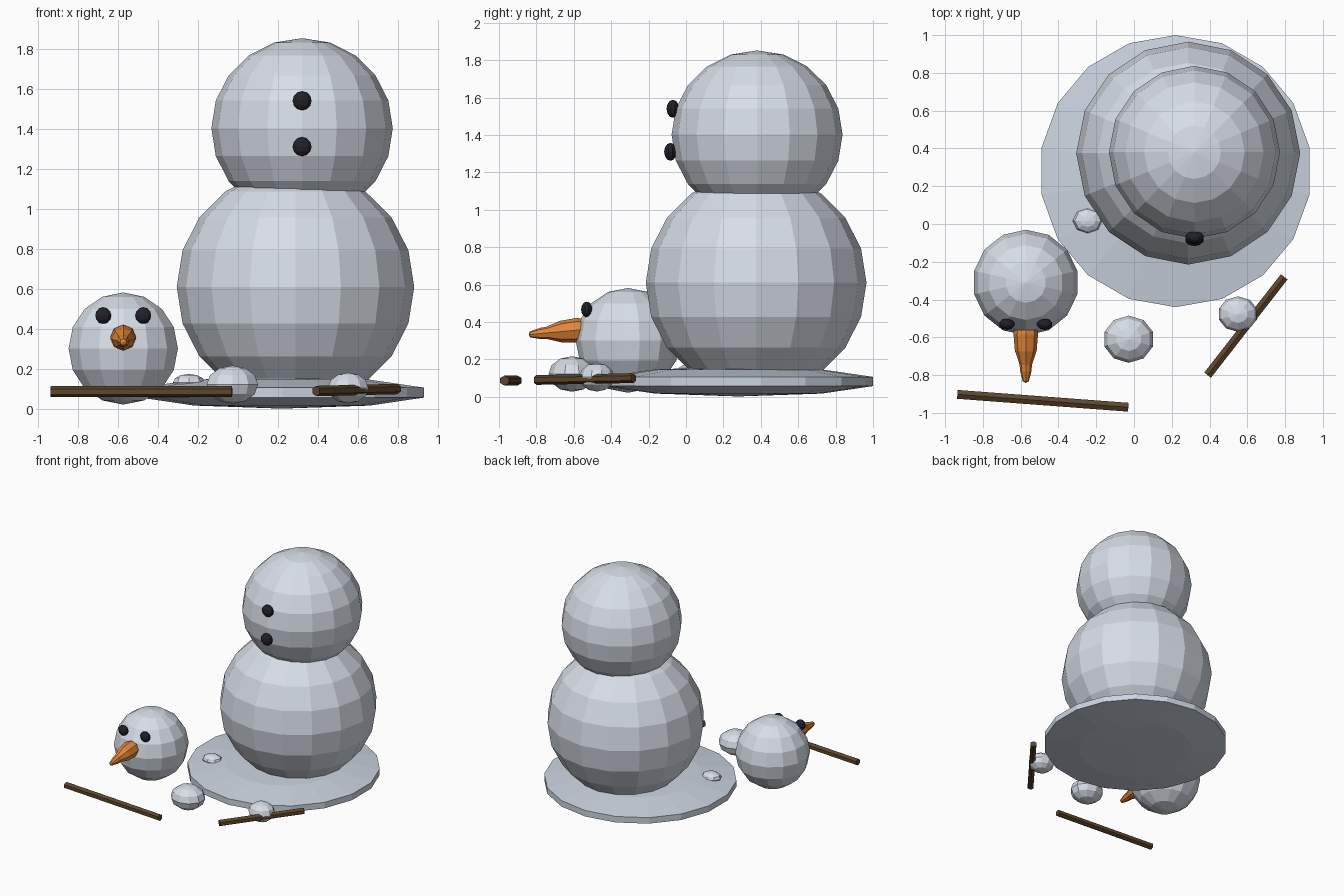
import bpy, bmesh, math
from mathutils import Vector, Matrix

if "Cube" in bpy.data.objects:
    bpy.data.objects.remove(bpy.data.objects["Cube"])


def material(name, rgb):
    m = bpy.data.materials.new(name)
    m.diffuse_color = (*rgb, 1)
    m.use_nodes = True
    m.node_tree.nodes["Principled BSDF"].inputs["Base Color"].default_value = m.diffuse_color
    return m


SNOW = material("snow white", (0.75, 0.80, 0.88))
DRIFT = material("drift snow", (0.60, 0.66, 0.75))
COAL = material("coal black", (0.015, 0.015, 0.022))
CARROT = material("carrot orange", (0.76, 0.24, 0.04))
WOOD = material("stick brown", (0.11, 0.06, 0.025))


def finish(name, bm, mat):
    bmesh.ops.recalc_face_normals(bm, faces=bm.faces)
    me = bpy.data.meshes.new(name)
    bm.to_mesh(me)
    bm.free()
    me.materials.append(mat)
    ob = bpy.data.objects.new(name, me)
    bpy.context.collection.objects.link(ob)
    return ob


def lathe(name, profile, sides, mat, matrix):
    """Spin (radius, height) points round z; radius 0 makes a single tip."""
    bm = bmesh.new()
    loops = []
    for r, z in profile:
        n = sides if r > 0 else 1
        loops.append([bm.verts.new(matrix @ Vector((
            r * math.sin(2 * math.pi * i / sides),
            r * math.cos(2 * math.pi * i / sides), z))) for i in range(n)])
    for a, b in zip(loops, loops[1:]):
        for i in range(sides):
            j = (i + 1) % sides
            quad = [a[i % len(a)], a[j % len(a)], b[j % len(b)], b[i % len(b)]]
            bm.faces.new(list(dict.fromkeys(quad)))
    return finish(name, bm, mat)


def ball(name, centre, size, sides, rings, mat):
    """Low-poly ball with half sizes (x, y, z) and poles on z."""
    prof = [(0, -1)]
    for k in range(1, rings):
        a = math.pi * k / rings
        prof.append((math.sin(a), -math.cos(a)))
    prof.append((0, 1))
    m = Matrix.Translation(centre) @ Matrix.Diagonal((*size, 1))
    return lathe(name, prof, sides, mat, m)


def along(a, b):
    """Matrix placing the z axis at a, pointing to b."""
    d = Vector(b) - Vector(a)
    return Matrix.Translation(a) @ d.to_track_quat('Z', 'Y').to_matrix().to_4x4()


def stick(name, a, b, r):
    length = (Vector(b) - Vector(a)).length
    lathe(name, [(0, 0), (r, 0), (r, length), (0, length)], 6, WOOD, along(a, b))


# Flat snow drift under the body
rim = 1 / math.cos(math.radians(18))
ball("snow_base", (0.22, 0.28, 0.082), (0.72 * rim, 0.72 * rim, 0.08), 18, 5, DRIFT)

# Two stacked body balls with coal buttons
ball("lower_body", (0.287, 0.375, 0.61), (0.593, 0.59, 0.59), 16, 10, SNOW)
ball("upper_body", (0.32, 0.38, 1.402), (0.453, 0.457, 0.45), 16, 10, SNOW)
for i, (y, z) in enumerate([(-0.07, 1.54), (-0.083, 1.31)]):
    ball(f"button_{i + 1}", (0.32, y, z), (0.05, 0.034, 0.048), 10, 6, COAL)

# Fallen head with eyes
ball("head", (-0.573, -0.31, 0.302), (0.28, 0.28, 0.28), 14, 8, SNOW)
for side, s in (("left", -1), ("right", 1)):
    ball(f"eye_{side}", (-0.573 + s * 0.1, -0.531, 0.467), (0.042, 0.03, 0.042), 10, 6, COAL)

# Carrot nose, blunt and slightly drooping
lathe("nose", [(0, 0), (0.055, 0), (0.065, 0.06), (0.058, 0.15), (0.033, 0.225),
               (0.03, 0.26), (0.016, 0.315), (0, 0.322)], 8, CARROT,
      along((-0.573, -0.52, 0.362), (-0.573, -0.84, 0.333)))

# Loose stick arms
stick("stick_long", (-0.935, -0.902, 0.087), (-0.03, -0.97, 0.087), 0.027)
stick("stick_short", (0.39, -0.80, 0.09), (0.795, -0.28, 0.10), 0.026)

# Loose snow lumps
for name, c, s, n in [("lump_large", (-0.028, -0.61, 0.122), (0.135, 0.125, 0.095), 10),
                      ("lump_medium", (0.55, -0.477, 0.105), (0.106, 0.094, 0.077), 10),
                      ("lump_small", (-0.245, 0.017, 0.133), (0.08, 0.066, 0.042), 8)]:
    ball(name, c, s, n, 6, SNOW)
